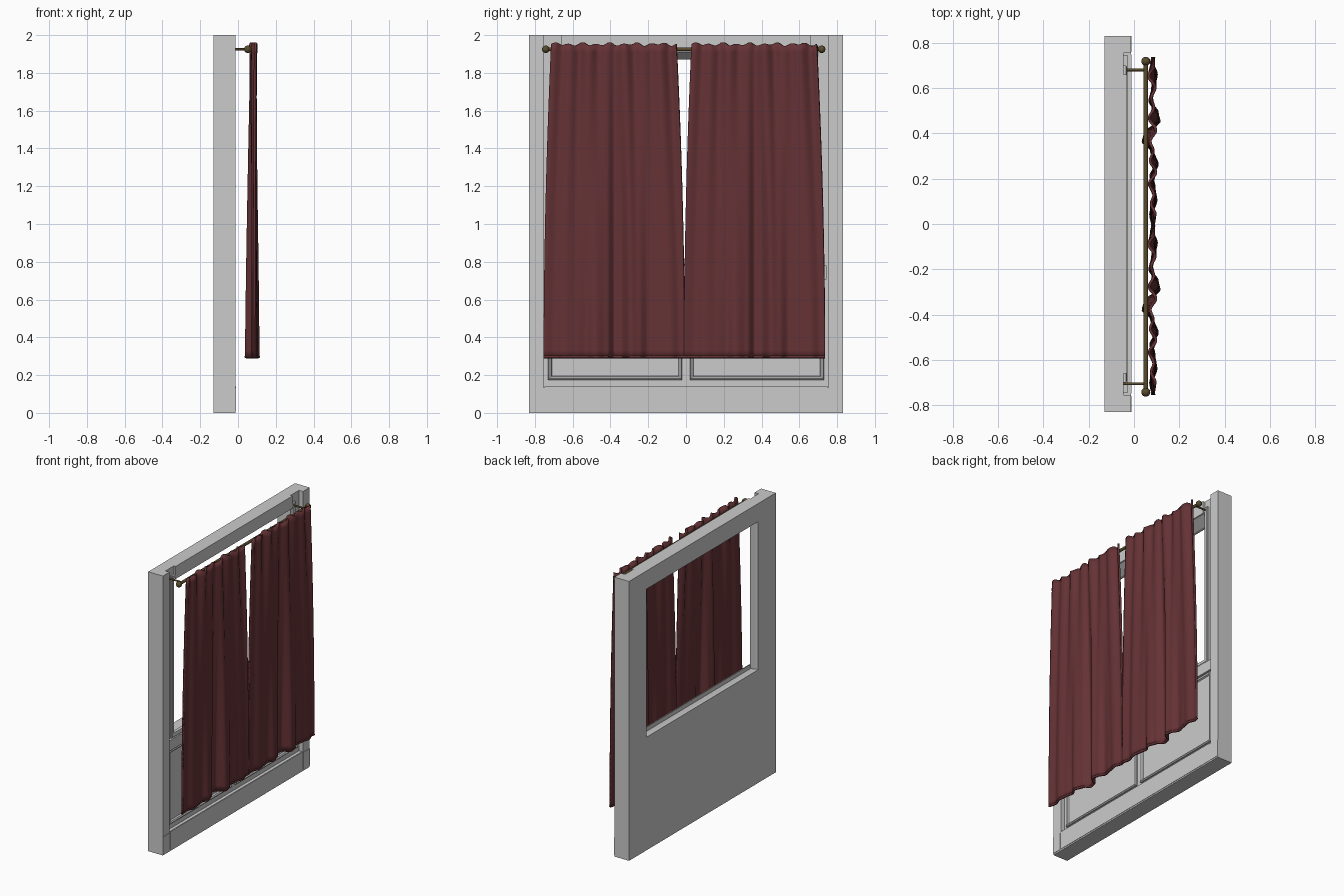
import bpy, bmesh, math
from mathutils import Vector

if "Cube" in bpy.data.objects:
    bpy.data.objects.remove(bpy.data.objects["Cube"])


def material(name, col):
    m = bpy.data.materials.new(name)
    m.diffuse_color = (*col, 1)
    m.use_nodes = True
    m.node_tree.nodes["Principled BSDF"].inputs["Base Color"].default_value = m.diffuse_color
    return m


bronze = material("bronze", (0.10, 0.07, 0.025))
cloth = material("red_cloth", (0.13, 0.032, 0.036))


def finish(name, bm, mat=None, smooth=False):
    bmesh.ops.recalc_face_normals(bm, faces=bm.faces)
    me = bpy.data.meshes.new(name)
    bm.to_mesh(me)
    bm.free()
    ob = bpy.data.objects.new(name, me)
    bpy.context.collection.objects.link(ob)
    if mat:
        me.materials.append(mat)
    if smooth:
        for p in me.polygons:
            p.use_smooth = True
    return ob


def loft_rects(name, rects, closed=False):
    """Skin through rectangles (y0, y1, z0, z1, x); capped unless closed."""
    bm = bmesh.new()
    rings = [[bm.verts.new((x, y, z)) for y, z in ((a, c), (b, c), (b, d), (a, d))]
             for a, b, c, d, x in rects]
    n = len(rings)
    for i in range(n if closed else n - 1):
        r, s = rings[i], rings[(i + 1) % n]
        for k in range(4):
            bm.faces.new((r[k], r[(k + 1) % 4], s[(k + 1) % 4], s[k]))
    if not closed:
        bm.faces.new(rings[0])
        bm.faces.new(rings[-1])
    return finish(name, bm)


def box(name, x0, x1, y0, y1, z0, z1):
    return loft_rects(name, [(y0, y1, z0, z1, x0), (y0, y1, z0, z1, x1)])


def cut(target, cutter):
    cutter.hide_render = True
    m = target.modifiers.new("cut", 'BOOLEAN')
    m.operation = 'DIFFERENCE'
    m.solver = 'EXACT'
    m.object = cutter
    bpy.context.view_layer.objects.active = target
    bpy.ops.object.modifier_apply(modifier=m.name)
    bpy.data.objects.remove(cutter)


# Wall with a front recess open at the top, and a splayed window opening
wall = box("wall", -0.13, -0.014, -0.83, 0.83, 0, 2)
cut(wall, box("recess_cutter", -0.046, 0.1, -0.755, 0.755, 0.135, 2.1))
cut(wall, loft_rects("opening_cutter", [(-0.63, 0.63, 0.81, 1.87, -0.2),
                                        (-0.63, 0.63, 0.81, 1.87, -0.11),
                                        (-0.66, 0.66, 0.785, 1.91, -0.046),
                                        (-0.66, 0.66, 0.785, 1.91, 0.1)]))

# Lintel, sill rail and moulded window surround
box("lintel", -0.05, -0.031, -0.66, 0.66, 1.91, 2.0)
box("sill_rail", -0.05, -0.028, -0.745, 0.745, 0.705, 0.78)


def moulding(name, y0, y1, z0, z1, w):
    steps = ((0, -0.05), (0, -0.036), (0.006, -0.031), (w - 0.006, -0.036), (w, -0.05))
    loft_rects(name, [(y0 + i, y1 - i, z0 + i, z1 - i, x) for i, x in steps], True)


moulding("window_moulding", -0.70, 0.70, 0.782, 1.945, 0.035)

# Lower panels, skirting and pilaster bases
for side, s in (("left", -1), ("right", 1)):
    a, b = sorted((s * 0.02, s * 0.73))
    moulding(side + "_panel_moulding", a, b, 0.175, 0.70, 0.022)
    a, b = sorted((0, s * 0.748))
    box(side + "_skirting", -0.02, -0.011, a, b, 0.01, 0.14)
    a, b = sorted((s * 0.758, s * 0.83))
    box(side + "_pilaster_base", -0.02, -0.011, a, b, 0.01, 0.133)


# Curtain rod, brackets and finials
def rod(name, p, q, r):
    p, q = Vector(p), Vector(q)
    bpy.ops.mesh.primitive_cylinder_add(vertices=16, radius=r, depth=(q - p).length,
                                        location=(p + q) / 2)
    ob = bpy.context.object
    ob.name = name
    ob.rotation_euler = (q - p).to_track_quat('Z', 'Y').to_euler()
    ob.data.materials.append(bronze)
    bpy.ops.object.shade_smooth_by_angle()


RX, RZ = 0.052, 1.925
rod("curtain_rod", (RX, -0.74, RZ), (RX, 0.715, RZ), 0.01)
for side, yb, yf in (("left", -0.705, -0.742), ("right", 0.68, 0.718)):
    rod(side + "_bracket", (-0.047, yb, RZ), (RX, yb, RZ), 0.006)
    bpy.ops.mesh.primitive_uv_sphere_add(segments=16, ring_count=10, radius=0.02,
                                         location=(RX, yf, RZ))
    f = bpy.context.object
    f.name = side + "_finial"
    f.data.materials.append(bronze)
    bpy.ops.object.shade_smooth()

# Hem fold profile: (distance across the curtain, x)
HEM = [(0, .085), (.055, .076), (.115, .094), (.175, .086), (.225, .077), (.275, .100),
       (.335, .08), (.375, .043), (.415, .052), (.465, .108), (.505, .10), (.555, .073),
       (.615, .085), (.675, .096), (.725, .08), (.75, .085)]


def hem_x(u):
    d = u * 0.75
    for (a, xa), (b, xb) in zip(HEM, HEM[1:]):
        if d <= b + 1e-9:
            t = (d - a) / (b - a)
            return xa + (xb - xa) * t * t * (3 - 2 * t)
    return HEM[-1][1]


def curtain(name, shift):
    NU, NV = 110, 40
    bm = bmesh.new()
    grid = []
    for j in range(NV + 1):
        v = j / NV                              # 0 at hem, 1 at heading
        spread = 1 - v ** 1.9
        y0 = -0.712 - 0.042 * spread
        y1 = -0.052 + 0.045 * spread
        w = v ** 1.3
        row = []
        for i in range(NU + 1):
            u = i / NU
            gather = 0.081 + 0.010 * math.sin(u * 44 + 1) + 0.006 * math.sin(u * 25)
            x = hem_x(u) * (1 - w) + gather * w
            z = 0.29 + 1.662 * v
            if v > 0.95:                        # uneven heading
                z += (0.006 * math.sin(u * 57) + 0.004 * math.sin(u * 31)) * (v - 0.95) / 0.05
            row.append(bm.verts.new((x, y0 + (y1 - y0) * u + shift, z)))
        grid.append(row)
    for r, s in zip(grid, grid[1:]):
        for i in range(NU):
            bm.faces.new((r[i], r[i + 1], s[i + 1], s[i]))
    ob = finish(name, bm, cloth, True)
    m = ob.modifiers.new("thickness", 'SOLIDIFY')
    m.thickness = 0.012
    m.offset = 0
    # Rolled hem along the bottom
    bm = bmesh.new()
    loops = []
    for i in range(NU + 1):
        u = i / NU
        y = -0.754 + 0.747 * u + shift
        loops.append([bm.verts.new((hem_x(u) + 0.009 * math.cos(k * math.pi / 4), y,
                                    0.297 + 0.008 * math.sin(k * math.pi / 4)))
                      for k in range(8)])
    for r, s in zip(loops, loops[1:]):
        for k in range(8):
            bm.faces.new((r[k], r[(k + 1) % 8], s[(k + 1) % 8], s[k]))
    bm.faces.new(loops[0])
    bm.faces.new(loops[-1])
    finish(name + "_hem", bm, cloth, True)


curtain("left_curtain", 0)
curtain("right_curtain", 0.743)
